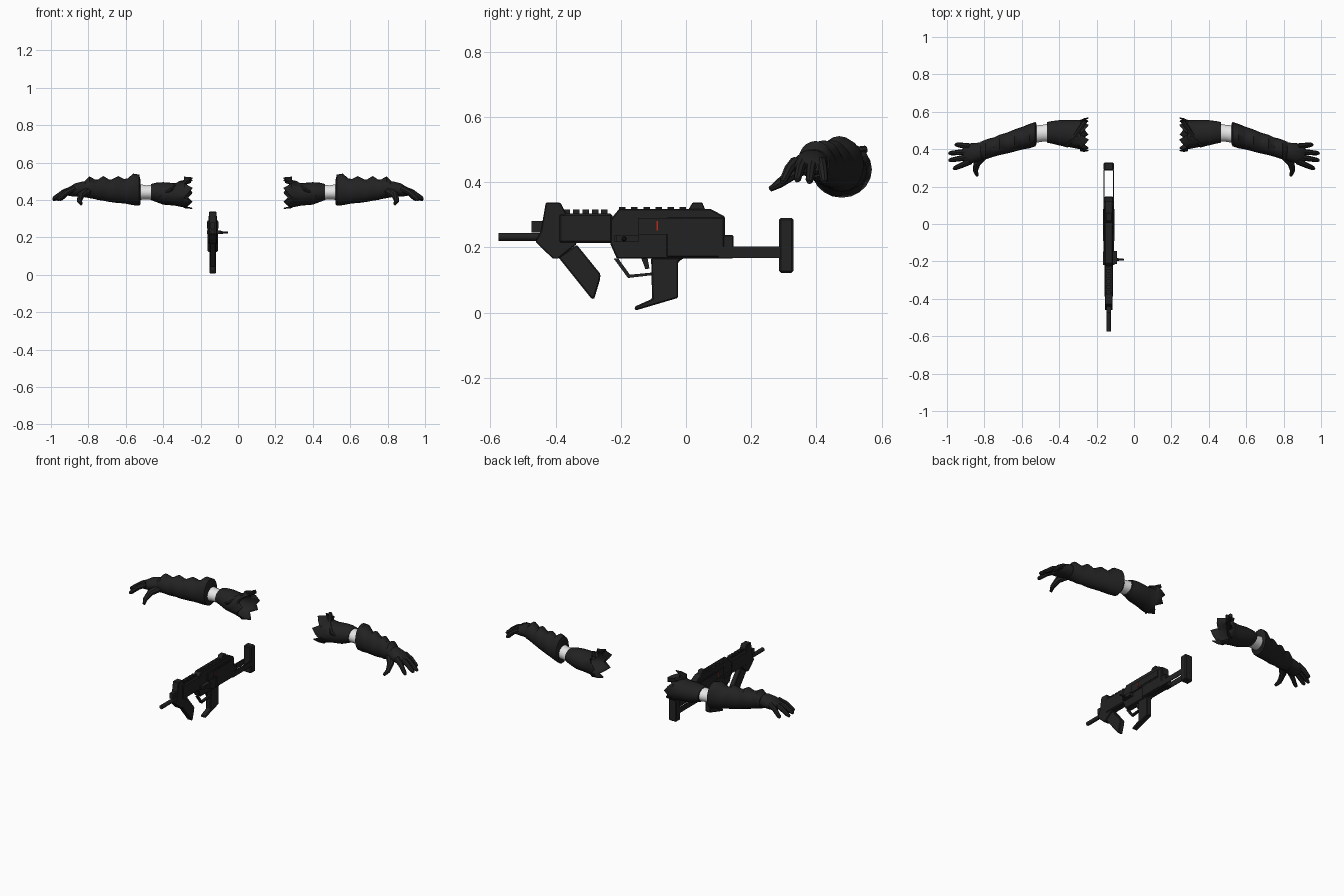
import bpy, bmesh, math
from mathutils import Vector

start_cube = bpy.data.objects.get("Cube")
if start_cube:
    bpy.data.objects.remove(start_cube, do_unlink=True)

GUN_X = -0.135


def make_material(name, color):
    material = bpy.data.materials.new(name)
    material.use_nodes = True
    material.diffuse_color = (*color, 1)
    material.node_tree.nodes["Principled BSDF"].inputs["Base Color"].default_value = (*color, 1)
    return material


cloth = make_material("black cloth", (0.016, 0.016, 0.016))
metal = make_material("black metal", (0.016, 0.016, 0.016))
skin = make_material("pale skin", (0.8, 0.8, 0.8))
red = make_material("red mark", (0.5, 0.02, 0.01))


def finish(name, bm, material, smooth=False):
    bmesh.ops.recalc_face_normals(bm, faces=bm.faces)
    mesh = bpy.data.meshes.new(name)
    bm.to_mesh(mesh)
    bm.free()
    mesh.materials.append(material)
    obj = bpy.data.objects.new(name, mesh)
    bpy.context.collection.objects.link(obj)
    if smooth:
        bpy.ops.object.select_all(action="DESELECT")
        obj.select_set(True)
        bpy.context.view_layer.objects.active = obj
        bpy.ops.object.shade_smooth_by_angle(angle=math.radians(40))
    return obj


def bridge(bm, rings, cap_start=True, cap_end=True):
    """Skin a row of vertex rings with quads."""
    for ring, following in zip(rings, rings[1:]):
        for i in range(len(ring)):
            j = (i + 1) % len(ring)
            bm.faces.new((ring[i], ring[j], following[j], following[i]))
    if cap_start:
        bm.faces.new(rings[0])
    if cap_end:
        bm.faces.new(rings[-1])


def prism(name, outline, half, material=metal, x=GUN_X, bevel=0.0):
    """Extrude a side (y, z) outline across x."""
    bm = bmesh.new()
    rings = [[bm.verts.new((x + dx, y, z)) for y, z in outline] for dx in (-half, half)]
    bridge(bm, rings)
    obj = finish(name, bm, material)
    if bevel:
        modifier = obj.modifiers.new("Chamfer", "BEVEL")
        modifier.width = bevel
        modifier.segments = 1
    return obj


def box(name, y0, y1, z0, z1, half, **options):
    return prism(name, [(y0, z0), (y1, z0), (y1, z1), (y0, z1)], half, **options)


def tube(name, points, radii, material, sides=8, smooth=True):
    """Tapered round tube through points."""
    bm = bmesh.new()
    points = [Vector(p) for p in points]
    rings = []
    for i, point in enumerate(points):
        direction = (points[min(i + 1, len(points) - 1)] - points[max(i - 1, 0)]).normalized()
        side = direction.cross(Vector((0, 0, 1))).normalized()
        up = side.cross(direction)
        angles = [math.tau * k / sides for k in range(sides)]
        rings.append([bm.verts.new(point + radii[i] * (side * math.cos(a) + up * math.sin(a)))
                      for a in angles])
    bridge(bm, rings)
    return finish(name, bm, material, smooth)


def sleeve(name, sections, material, mirror, torn=False, sides=20):
    """Loft of oval sections, each (x, y low, y high, z low, z high)."""
    bm = bmesh.new()
    rings = []
    for index, (x, y0, y1, z0, z1) in enumerate(sections):
        ring = []
        for k in range(sides):
            a = math.tau * k / sides
            ragged = 0.022 * (k % 3) if torn and index == 0 else 0
            ring.append(bm.verts.new((mirror * (x + ragged),
                                      (y0 + y1) / 2 + (y1 - y0) / 2 * math.cos(a),
                                      (z0 + z1) / 2 + (z1 - z0) / 2 * math.sin(a))))
        rings.append(ring)
    bridge(bm, rings, cap_start=not torn)
    obj = finish(name, bm, material, True)
    if torn:
        obj.modifiers.new("Cloth thickness", "SOLIDIFY").thickness = 0.006
    return obj


# Arms
upper = [(.245, .385, .57, .352, .525), (.29, .40, .555, .36, .5), (.34, .41, .555, .37, .49),
         (.40, .42, .555, .375, .495), (.44, .43, .55, .39, .492), (.465, .435, .545, .4, .485)]
elbow = [(.44, .44, .54, .4, .485), (.49, .44, .53, .402, .478), (.55, .43, .525, .4, .49)]
gauntlet = [(.52, .43, .535, .38, .5), (.528, .415, .545, .37, .535), (.56, .405, .535, .372, .541),
            (.59, .4, .522, .378, .515), (.61, .395, .515, .382, .512), (.64, .387, .505, .383, .528),
            (.675, .378, .49, .388, .51), (.69, .375, .485, .39, .51), (.72, .368, .477, .396, .528),
            (.75, .36, .462, .4, .508), (.765, .355, .46, .405, .51), (.795, .345, .45, .41, .526),
            (.82, .345, .44, .415, .5)]
palm = [(.79, .355, .44, .42, .5), (.83, .335, .435, .42, .5), (.87, .325, .432, .418, .49),
        (.905, .325, .425, .42, .468), (.915, .335, .415, .43, .458)]
# finger name: knuckle y, tip x, tip y, tip z
fingers = {"index": (.335, .965, .295, .4), "middle": (.36, .99, .34, .405),
           "ring": (.388, .99, .378, .4), "little": (.414, .955, .425, .4)}

for side, m in (("left", 1), ("right", -1)):
    sleeve(side + "_upper_sleeve", upper, cloth, m, torn=True)
    sleeve(side + "_elbow", elbow, skin, m)
    sleeve(side + "_gauntlet", gauntlet, cloth, m)
    sleeve(side + "_palm", palm, cloth, m, sides=14)
    # Loose fold on the upper sleeve
    tube(side + "_sleeve_fold", [(m * .26, .55, .5), (m * .31, .475, .488), (m * .36, .42, .455),
                                 (m * .42, .432, .42)], (.012, .014, .012, .005), cloth)
    for finger, (y, tx, ty, tz) in fingers.items():
        base, tip = Vector((m * .875, y, .462)), Vector((m * tx, ty, tz))
        joint = base.lerp(tip, 0.5) + Vector((0, 0, 0.008))
        tube(f"{side}_{finger}_finger", [base, joint, base.lerp(tip, 0.9), tip],
             (.017, .015, .012, .007), cloth)
    tube(side + "_thumb", [(m * .8, .37, .45), (m * .84, .325, .425), (m * .848, .285, .395),
                           (m * .838, .258, .378)], (.024, .02, .014, .008), cloth)

# Barrel and front block
tube("barrel", [(GUN_X, -.575, .232), (GUN_X, -.42, .232)], (.0125, .0125), metal, sides=10)
box("muzzle_block", -.473, -.42, .246, .28, .012)
prism("front_block", [(-.43, .337), (-.385, .337), (-.368, .305), (-.335, .21), (-.392, .165),
                      (-.408, .165), (-.462, .217), (-.445, .25)], .02, bevel=.003)
box("handguard", -.39, -.225, .213, .303, .024, bevel=.006)
prism("fore_grip", [(-.392, .17), (-.335, .208), (-.262, .118), (-.264, .1), (-.282, .04),
                    (-.292, .045)], .016, bevel=.004)

# Receiver, sights and rails
prism("receiver", [(-.232, .285), (-.205, .318), (.075, .318), (.12, .294), (.12, .165),
                   (-.212, .165), (-.232, .21)], .022, bevel=.004)
box("rear_housing", -.06, .118, .17, .292, .027, bevel=.004)
prism("rear_sight", [(.005, .312), (.02, .337), (.05, .337), (.06, .312)], .016, bevel=.002)
for rail, first, last, z in (("front", -.365, -.25, .3), ("rear", -.195, -.01, .315)):
    count = 5 if rail == "front" else 6
    for i in range(count):
        y = first + (last - first) * i / (count - 1)
        box(f"{rail}_rail_tooth_{i + 1}", y - .01, y + .01, z, z + (.016 if rail == "front" else .008), .012)

# Side panels with a coloured mark, same on both sides
for side, s in (("left", 1), ("right", -1)):
    x = GUN_X + s * .025
    box(side + "_panel", -.147, .085, .24, .29, .004, x=x)
    box(side + "_panel_inset", -.092, .08, .248, .284, .003, x=x + s * .003)
    box(side + "_mark", -.09, -.086, .252, .28, .001, x=x + s * .006, material=red)
    box(side + "_bolt_slot", -.22, -.147, .217, .238, .006, x=x)
    box(side + "_stock_rail", .1, .29, .168, .203, .0025, x=GUN_X + s * .025)

# Charging handle
tube("charging_handle", [(GUN_X + .02, -.19, .226), (GUN_X + .06, -.19, .226),
                         (GUN_X + .082, -.19, .226)], (.01, .006, .004), metal)
box("handle_mount", -.215, -.145, .217, .238, .012, x=GUN_X + .032)

# Trigger group and grip magazine
prism("trigger_guard", [(-.222, .166), (-.178, .106), (-.1, .115), (-.1, .123), (-.172, .116),
                        (-.208, .166)], .008)
prism("trigger", [(-.138, .168), (-.118, .168), (-.112, .135), (-.125, .133), (-.13, .148)], .005)
prism("grip", [(-.107, .168), (-.104, .042), (-.158, .018), (-.156, .006), (-.024, .045),
               (-.024, .155), (-.005, .168)], .017, bevel=.004)

# Stock
box("stock_mount", .11, .146, .166, .238, .024, bevel=.004)
box("butt_plate", .285, .33, .122, .29, .027, bevel=.006)
